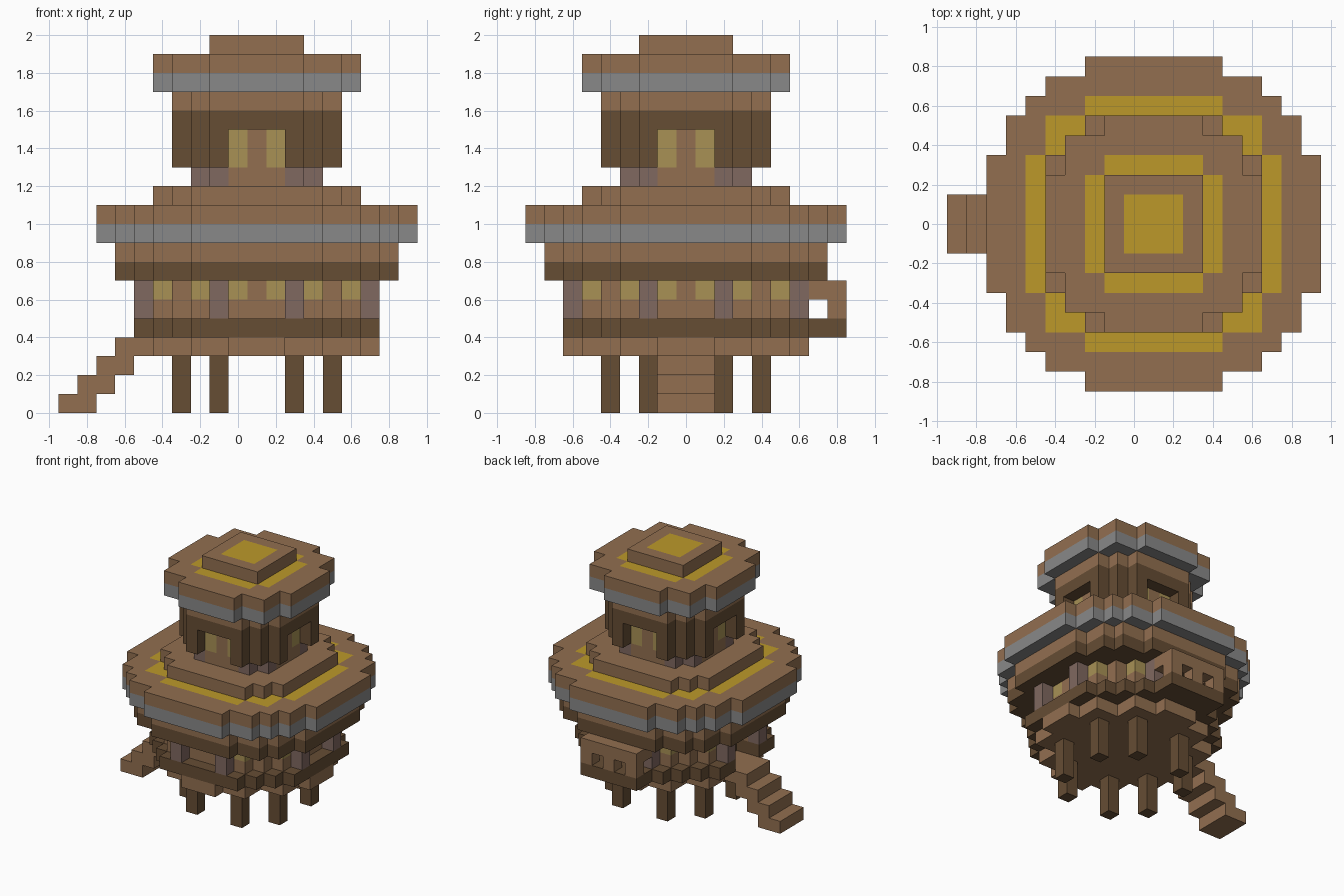
import bpy
import bmesh
import math
from mathutils import Vector

UNIT = 0.1      # edge of one block
AXIS_X = 0.1    # the tower stands a little off centre

cube = bpy.data.objects.get("Cube")
if cube:
    bpy.data.objects.remove(cube, do_unlink=True)


def material(name, r, g, b):
    def linear(c):
        c /= 255
        return c / 12.92 if c <= 0.04045 else ((c + 0.055) / 1.055) ** 2.4
    colour = (linear(r), linear(g), linear(b), 1)
    mat = bpy.data.materials.new(name)
    mat.use_nodes = True
    mat.diffuse_color = colour
    shader = next(n for n in mat.node_tree.nodes if n.type == "BSDF_PRINCIPLED")
    shader.inputs["Base Color"].default_value = colour
    return mat


WOOD, DARK, METAL, POST, GLASS, GOLD = range(6)
MATERIALS = [
    material("warm wood", 146, 111, 80),
    material("dark wood", 102, 77, 52),
    material("grey trim", 137, 137, 137),
    material("mauve post", 128, 104, 96),
    material("window amber", 168, 145, 85),
    material("roof gold", 188, 153, 42),
]

# the three positive axes and their opposites
DIRECTIONS = [Vector(s * c for c in axis) for s in (1, -1)
              for axis in ((1, 0, 0), (0, 1, 0), (0, 0, 1))]


def blocks(name, cells, paint, top_gold=None):
    """Skin a set of (i, j, k) blocks; paint is a colour or a rule per block."""
    cells = set(cells)
    bm = bmesh.new()
    corners = {}

    def corner(p):
        key = tuple(round(2 * c) for c in p)
        if key not in corners:
            corners[key] = bm.verts.new((p.x * UNIT + AXIS_X, p.y * UNIT, (p.z + 0.5) * UNIT))
        return corners[key]

    for cell in cells:
        centre = Vector(cell)
        for d in DIRECTIONS:
            if tuple(round(c) for c in centre + d) in cells:
                continue
            u = Vector((d.y, d.z, d.x))
            v = d.cross(u)
            mid = centre + d / 2
            face = bm.faces.new([corner(mid + (a * u + b * v) / 2)
                                 for a, b in ((-1, -1), (1, -1), (1, 1), (-1, 1))])
            face.material_index = paint(*cell) if callable(paint) else paint
            if d.z > 0 and top_gold and top_gold(cell[0], cell[1]):
                face.material_index = GOLD
    bmesh.ops.dissolve_limit(bm, angle_limit=math.radians(1), verts=bm.verts[:],
                             edges=bm.edges[:], delimit={"MATERIAL"})
    mesh = bpy.data.meshes.new(name)
    bm.to_mesh(mesh)
    bm.free()
    for mat in MATERIALS:
        mesh.materials.append(mat)
    obj = bpy.data.objects.new(name, mesh)
    bpy.context.collection.objects.link(obj)


def plan(*steps):
    """Stepped round plan: the union of centred rectangles given by half sizes."""
    return lambda i, j: any(abs(i) <= a and abs(j) <= b for a, b in steps)


def fill(test, bottom, top):
    return {(i, j, k) for i in range(-10, 11) for j in range(-10, 11)
            for k in range(bottom, top) if test(i, j)}


def pair(i, j):
    """Folded position: the long and the short distance from the axis."""
    return max(abs(i), abs(j)), min(abs(i), abs(j))


def doorway(i, j):
    return i <= -5 and abs(j) <= 1


# stilts
for n, (x, y) in enumerate((a * sx, b * sy) for a, b in ((4, 2), (2, 4))
                           for sx in (-1, 1) for sy in (-1, 1)):
    blocks(f"stilt_{n + 1}", [(x, y, k) for k in range(3)], DARK)

# staircase up to the doorway
blocks("staircase", [(i, j, k) for k in range(4) for i in (k - 10, k - 9)
                     for j in (-1, 0, 1) if i < -6], WOOD)

# lower floor and the dark sill ring around it
blocks("lower_floor", fill(plan((6, 1), (5, 3), (3, 5), (1, 6)), 3, 4), WOOD)
sill_plan = plan((6, 3), (5, 4), (4, 5), (3, 6))
blocks("lower_sill", fill(lambda i, j: sill_plan(i, j) and not doorway(i, j), 4, 5), DARK)

# lower wall with windows
wall_ring = lambda i, j: pair(i, j) in ((5, 0), (5, 1), (5, 2), (5, 3), (4, 4))
blocks("lower_wall", fill(lambda i, j: wall_ring(i, j) and not doorway(i, j), 5, 7),
       lambda i, j, k: GLASS if k == 6 and pair(i, j) in ((5, 1), (5, 3)) else WOOD)
blocks("lower_posts", fill(lambda i, j: pair(i, j) == (6, 2), 5, 7), POST)

# balcony at the back
blocks("balcony_floor", fill(lambda i, j: abs(i) <= 2 and j in (7, 8), 4, 5), DARK)
rail = fill(lambda i, j: abs(i) <= 2 and j == 8, 5, 7) - {(-1, 8, 5), (1, 8, 5)}
blocks("balcony_rail", rail | {(-2, 7, 6), (2, 7, 6)}, WOOD)

# eaves and the wide lower roof
blocks("lower_eaves", fill(plan((7, 3), (6, 5), (5, 6), (3, 7)), 7, 9),
       lambda i, j, k: DARK if k == 7 else WOOD)
blocks("lower_roof", fill(plan((8, 3), (7, 5), (6, 6), (5, 7), (3, 8)), 9, 11),
       lambda i, j, k: METAL if k == 9 else WOOD,
       plan((6, 3), (5, 5), (3, 6)))
blocks("lower_roof_step", fill(plan((5, 3), (4, 4), (3, 5)), 11, 12), WOOD,
       None)


# upper room with posts and windows
def upper_paint(i, j, k):
    if k == 12 and pair(i, j) == (3, 2):
        return POST
    return GLASS if k > 12 and pair(i, j) == (3, 1) else WOOD


room = plan((3, 2), (2, 3))
shell = plan((4, 2), (3, 3), (2, 4))
blocks("upper_wall", fill(room, 12, 15), upper_paint)

# dark frame around the upper room, open in front of each window pair
blocks("upper_frame", fill(lambda i, j: shell(i, j) and not room(i, j)
                           and pair(i, j)[1] > 1, 13, 15), DARK)
blocks("upper_eaves", fill(shell, 15, 17), lambda i, j, k: DARK if k == 15 else WOOD)

# upper roof and cap
blocks("upper_roof", fill(plan((5, 2), (4, 4), (2, 5)), 17, 19),
       lambda i, j, k: METAL if k == 17 else WOOD, plan((3, 2), (2, 3)))
blocks("roof_cap", fill(plan((2, 2)), 19, 20), WOOD, plan((1, 1)))
